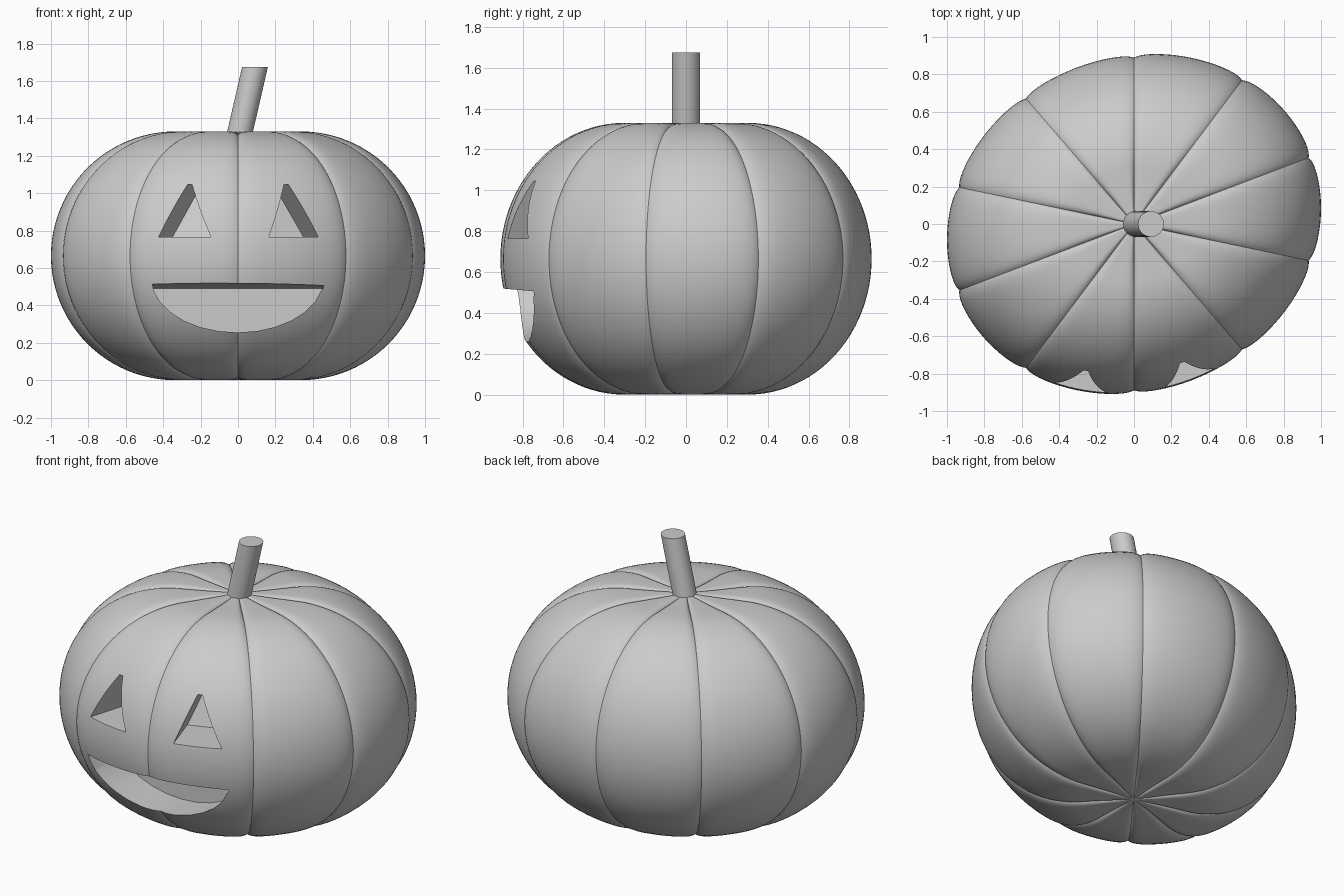
import bpy, bmesh
from math import sin, cos, pi, sqrt, exp, radians

if "Cube" in bpy.data.objects:
    bpy.data.objects.remove(bpy.data.objects["Cube"])

LOBES, STEPS = 10, 20
FLAT, R = 0.335, 0.665          # flat cap radius and rounded side radius
SY, SHEAR = 0.906, 0.085        # body is slightly squashed and skewed in y


def make_object(name, bm):
    bmesh.ops.recalc_face_normals(bm, faces=bm.faces[:])
    mesh = bpy.data.meshes.new(name)
    bm.to_mesh(mesh)
    bm.free()
    ob = bpy.data.objects.new(name, mesh)
    bpy.context.collection.objects.link(ob)
    return ob


def activate(ob):
    bpy.ops.object.select_all(action='DESELECT')
    ob.select_set(True)
    bpy.context.view_layer.objects.active = ob


def surface_y(x, z):
    """y of the front of the body at a given x and z."""
    rho = FLAT + sqrt(max(0, R * R - (z - R) ** 2))
    return -SY * sqrt(max(0, rho * rho - x * x)) + SHEAR * x


# Ribbed body: rings of a rounded profile, pinched at ten grooves
def build_body():
    bm = bmesh.new()
    profile = [(r, 0, 0, -1) for r in (0.04, 0.1, 0.18, 0.26)]
    for i in range(49):
        a = -pi / 2 + pi * i / 48
        profile.append((FLAT + R * cos(a), R + R * sin(a), cos(a), sin(a)))
    profile += [(r, 2 * R, 0, 1) for r in (0.26, 0.18, 0.1, 0.04)]
    angles = []
    for lobe in range(LOBES):
        for s in range(STEPS):
            f = 0.5 + 0.5 * sin(pi * (s / STEPS - 0.5))
            d = min(f, 1 - f) * 2 * pi / LOBES
            angles.append((pi / 2 + (lobe + f) * 2 * pi / LOBES,
                           0.018 * exp(-d / 0.04)))
    rings = []
    for r, z, nr, nz in profile:
        ring = []
        for a, g in angles:
            g *= min(1, r / 0.15)
            rr = r - g * nr
            x = rr * cos(a)
            ring.append(bm.verts.new((x, SY * rr * sin(a) + SHEAR * x, z - g * nz)))
        rings.append(ring)
    n = len(angles)
    for lo, hi in zip(rings, rings[1:]):
        for i in range(n):
            j = (i + 1) % n
            bm.faces.new((lo[i], lo[j], hi[j], hi[i]))
    for ring, z in ((rings[0], 0.002), (rings[-1], 2 * R - 0.002)):
        pole = bm.verts.new((0, 0, z))
        for i in range(n):
            bm.faces.new((ring[i], ring[(i + 1) % n], pole))
    return make_object("pumpkin_body", bm)


def prism(name, front, back):
    bm = bmesh.new()
    f = [bm.verts.new(p) for p in front]
    b = [bm.verts.new(p) for p in back]
    caps = [bm.faces.new(f), bm.faces.new(b[::-1])]
    for i in range(len(f)):
        j = (i + 1) % len(f)
        bm.faces.new((f[i], b[i], b[j], f[j]))
    bmesh.ops.triangulate(bm, faces=caps)
    ob = make_object(name, bm)
    ob.hide_render = True
    return ob


# Eye cutters lean towards the middle; their backs follow the skin
def eye(name, outline, slope, depth=0.25):
    front, back = [], []
    for x, z in outline:
        y = surface_y(x, z)
        front.append((x - slope * 0.3, y - 0.3, z))
        back.append((x + slope * depth, y + depth, z))
    return prism(name, front, back)


# Mouth cutter: half ellipse whose roof slopes down inside
def mouth():
    cx, hw, top, drop = -0.003, 0.46, 0.545, 0.29
    arc = [(cx + hw * cos(pi + pi * i / 14), top + drop * sin(pi + pi * i / 14))
           for i in range(15)]
    front = [(x, -1.2, z + (0.08 if z > top - 0.01 else 0)) for x, z in arc]
    front = [(x, -1.2, z) for x, z in arc]
    back = [(x, -0.56, min(z, 0.49)) for x, z in arc]
    return prism("mouth_cutter", front, back)


body = build_body()
cutters = [
    eye("left_eye_cutter", [(-0.425, 0.765), (-0.145, 0.765), (-0.245, 1.045), (-0.27, 1.045)], 0.3),
    eye("right_eye_cutter", [(0.165, 0.765), (0.43, 0.765), (0.27, 1.045), (0.245, 1.045)], -0.32),
    mouth(),
]
activate(body)
for c in cutters:
    m = body.modifiers.new(c.name, 'BOOLEAN')
    m.operation, m.solver, m.object = 'DIFFERENCE', 'EXACT', c
    bpy.ops.object.modifier_apply(modifier=m.name)
    bpy.data.objects.remove(c)
activate(body)
bpy.ops.object.shade_smooth_by_angle(angle=radians(30))

# Leaning stem with level ends
bm = bmesh.new()
bmesh.ops.create_cone(bm, cap_ends=True, segments=32, radius1=0.069, radius2=0.069, depth=0.395)
for v in bm.verts:
    v.co.z += 1.4775
    v.co.x += 0.23 * (v.co.z - 1.28)
stem = make_object("stem", bm)
activate(stem)
bpy.ops.object.shade_smooth_by_angle(angle=radians(30))
